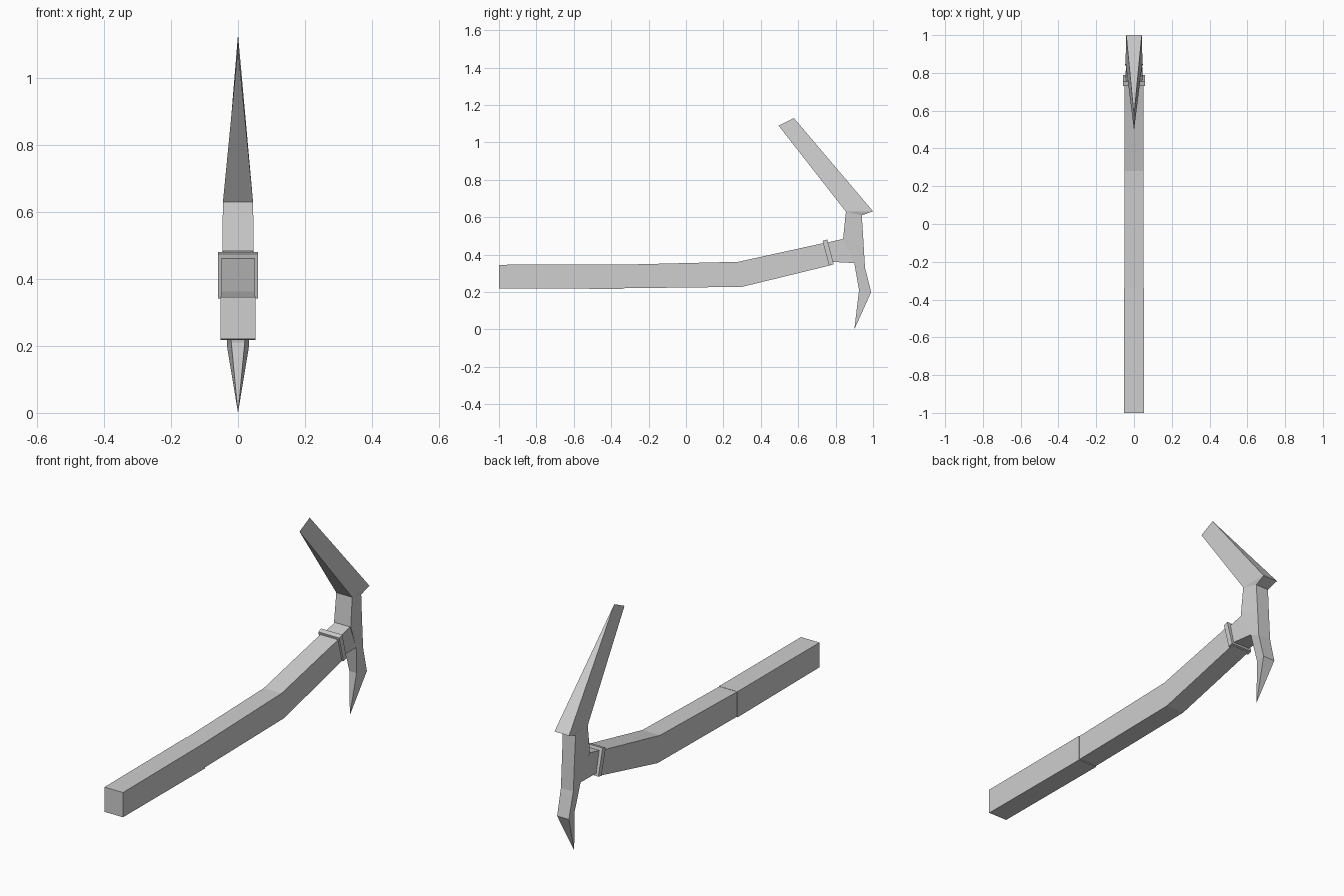
import bpy
import bmesh

# Remove the default cube
cube = bpy.data.objects.get("Cube")
if cube:
    bpy.data.objects.remove(cube, do_unlink=True)

# Single plain metal-grey material
GREY = (0.62, 0.62, 0.62, 1.0)
grey = bpy.data.materials.new("light grey")
grey.use_nodes = True
grey.diffuse_color = GREY
grey.node_tree.nodes["Principled BSDF"].inputs["Base Color"].default_value = GREY


def loft(name, rings):
    """Join four-cornered rings, each given as two (y, z, half width) edges."""
    bm = bmesh.new()
    loops = []
    for (ya, za, wa), (yb, zb, wb) in rings:
        corners = ((-wa, ya, za), (wa, ya, za), (wb, yb, zb), (-wb, yb, zb))
        loops.append([bm.verts.new(c) for c in corners])
    for low, high in zip(loops, loops[1:]):
        for i in range(4):
            j = (i + 1) % 4
            bm.faces.new((low[i], low[j], high[j], high[i]))
    bm.faces.new(loops[0])
    bm.faces.new(loops[-1])
    # Rings that narrow to a point or an edge are welded
    bmesh.ops.remove_doubles(bm, verts=bm.verts[:], dist=0.0005)
    bmesh.ops.dissolve_degenerate(bm, edges=bm.edges[:], dist=0.0005)
    bmesh.ops.recalc_face_normals(bm, faces=bm.faces[:])
    mesh = bpy.data.meshes.new(name)
    bm.to_mesh(mesh)
    bm.free()
    mesh.materials.append(grey)
    obj = bpy.data.objects.new(name, mesh)
    bpy.context.collection.objects.link(obj)
    return obj


# Handle: straight grip, then a shaft that bends up to the head
G, S = 0.052, 0.05
loft("grip", [((-1, 0.22, G), (-1, 0.346, G)),
              ((-0.34, 0.217, G), (-0.34, 0.348, G))])
loft("shaft", [((-0.37, 0.22, S), (-0.37, 0.346, S)),
               ((0.3, 0.228, S), (0.28, 0.362, S)),
               ((0.78, 0.345, S), (0.75, 0.465, S))])

# Collar where the shaft meets the head
C = 0.059
loft("collar", [((0.765, 0.342, C), (0.73, 0.474, C)),
                ((0.79, 0.349, C), (0.755, 0.481, C))])

# Neck running from the collar into the head
loft("head_neck", [((0.77, 0.362, 0.047), (0.745, 0.463, 0.043)),
                   ((0.905, 0.355, 0.036), (0.845, 0.485, 0.043)),
                   ((0.93, 0.36, 0.03), (0.92, 0.485, 0.03))])

# Head body with the short spike below
loft("head_body_and_spike", [
    ((0.9, 0, 0), (0.9, 0, 0)),
    ((0.925, 0.21, 0.02), (0.99, 0.2, 0.033)),
    ((0.9, 0.355, 0.036), (0.957, 0.33, 0.035)),
    ((0.84, 0.485, 0.047), (0.948, 0.48, 0.035)),
    ((0.855, 0.63, 0.045), (0.94, 0.61, 0.036))])

# Long blade narrowing to a knife edge, with a small heel at the back
loft("blade", [
    ((0.855, 0.63, 0.045), (0.94, 0.61, 0.036)),
    ((0.855, 0.63, 0.045), (1, 0.632, 0.041)),
    ((0.495, 1.09, 0), (0.577, 1.13, 0))])
